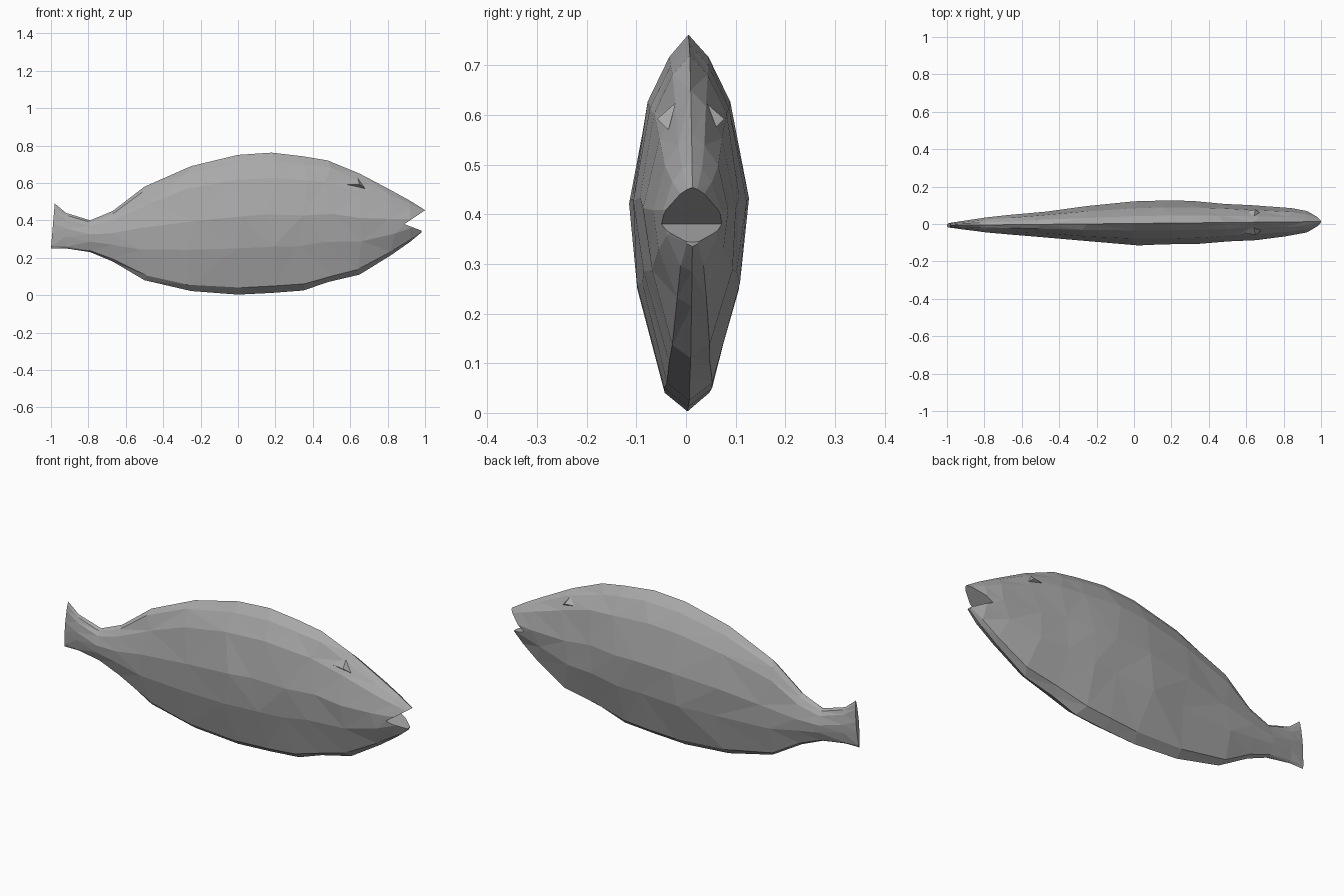
import bpy, bmesh, random

random.seed(4)
if "Cube" in bpy.data.objects:
    bpy.data.objects.remove(bpy.data.objects["Cube"])

grey = bpy.data.materials.new("fish_grey")
grey.use_nodes = True
grey.diffuse_color = (0.4, 0.4, 0.4, 1)
grey.node_tree.nodes["Principled BSDF"].inputs["Base Color"].default_value = grey.diffuse_color


def finish(name, bm):
    bmesh.ops.triangulate(bm, faces=bm.faces[:])
    bmesh.ops.recalc_face_normals(bm, faces=bm.faces[:])
    mesh = bpy.data.meshes.new(name)
    bm.to_mesh(mesh)
    bm.free()
    mesh.materials.append(grey)
    obj = bpy.data.objects.new(name, mesh)
    bpy.context.collection.objects.link(obj)
    return obj


def centre(x):
    return 0.003 + 0.01 * x


# Stations from tail to nose: x, bottom, top, half width
stations = [
    (-1.0, .25, .49, .012), (-.92, .25, .44, .022), (-.79, .23, .40, .040),
    (-.67, .18, .45, .052), (-.5, .08, .58, .070), (-.25, .022, .69, .095),
    (0, .003, .75, .115), (.18, .012, .762, .119), (.35, .025, .742, .114),
    (.48, .07, .72, .106), (.65, .11, .65, .094), (.82, .215, .56, .076),
    (.92, .285, .505, .058), (.99, .335, .455, .028),
]
# Cross-section: height fraction, width fraction
section = [(.05, .40), (.33, .88), (.56, 1), (.82, .69), (.94, .34)]

# Body, with small irregularities in the facets
bm = bmesh.new()
rings = []
last = len(stations) - 1
for i, (x, low, high, half) in enumerate(stations):
    rough = 1 if 3 < i < last - 1 else 0
    outline = [(0, 0, 1)] + [(f, w, 1) for f, w in section]
    outline += [(1, 0, 1)] + [(f, w, -1) for f, w in reversed(section)]
    ring = []
    for f, w, side in outline:
        dx = rough * random.uniform(-.03, .03) if w else 0
        wide = w * half * (1 + rough * random.uniform(-.06, .03))
        slant = .02 * f if i == 0 else 0
        ring.append(bm.verts.new((x + dx + slant, centre(x) + side * wide, low + f * (high - low))))
    rings.append(ring)
for a, b in zip(rings, rings[1:]):
    for j in range(len(a)):
        k = (j + 1) % len(a)
        bm.faces.new((a[j], a[k], b[k], b[j]))
bm.faces.new(rings[0])
bm.faces.new(rings[-1])
for v in rings[-1]:
    v.co.x += .01 * (v.co.z > .4) - .01 * (v.co.z < .4)
body = finish("fish_body", bm)

# Open mouth, cut as a wedge
bm = bmesh.new()
wedge = [(.89, .38), (1.05, .487), (1.05, .318)]
sides = [[bm.verts.new((x, y, z)) for x, z in wedge] for y in (-.2, .2)]
for ring in sides:
    bm.faces.new(ring)
for j in range(3):
    k = (j + 1) % 3
    bm.faces.new((sides[0][j], sides[0][k], sides[1][k], sides[1][j]))
cutter = finish("mouth_cutter", bm)
cutter.hide_render = True
cut = body.modifiers.new("mouth", 'BOOLEAN')
cut.operation = 'DIFFERENCE'
cut.solver = 'EXACT'
cut.object = cutter
bpy.context.view_layer.objects.active = body
bpy.ops.object.modifier_apply(modifier=cut.name)
bpy.data.objects.remove(cutter)

# Small brow ridge over each eye
for name, side in (("right_brow", -1), ("left_brow", 1)):
    bm = bmesh.new()
    points = [(.55, .05, .592), (.68, .045, .57), (.64, .03, .625), (.65, .068, .592)]
    vs = [bm.verts.new((x, centre(x) + side * y, z)) for x, y, z in points]
    for face in ((0, 1, 2), (0, 1, 3), (1, 2, 3), (2, 0, 3)):
        bm.faces.new([vs[n] for n in face])
    finish(name, bm)
